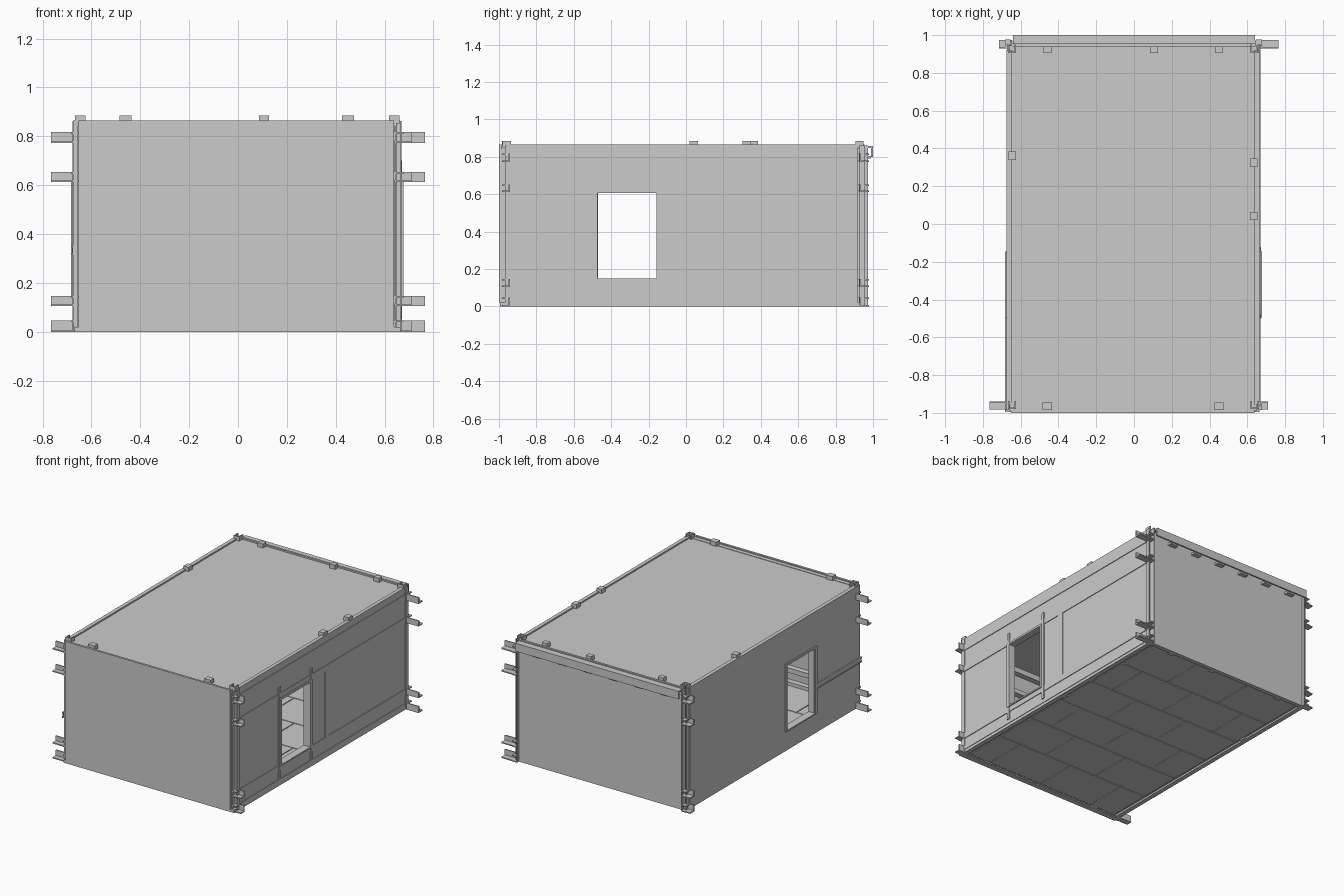
import bpy, bmesh
from mathutils import Matrix, Vector

grey = bpy.data.materials.new("light grey")
grey.diffuse_color = (0.6, 0.6, 0.6, 1)


def part(name, boxes):
    """One object made of boxes (x0, x1, y0, y1, z0, z1)."""
    bm = bmesh.new()
    for x0, x1, y0, y1, z0, z1 in boxes:
        m = Matrix.Translation(((x0 + x1) / 2, (y0 + y1) / 2, (z0 + z1) / 2))
        m = m @ Matrix.Diagonal(Vector((x1 - x0, y1 - y0, z1 - z0, 1)))
        bmesh.ops.create_cube(bm, size=1, matrix=m)
    me = bpy.data.meshes.new(name)
    bm.to_mesh(me)
    bm.free()
    me.materials.append(grey)
    ob = bpy.data.objects.new(name, me)
    bpy.context.collection.objects.link(ob)
    return ob


def holed(x0, x1, ya, yb, za, zb, y0, y1, z0, z1):
    """Boxes of a side wall with a rectangular opening y0..y1, z0..z1."""
    return [(x0, x1, ya, y0, za, zb), (x0, x1, y1, yb, za, zb),
            (x0, x1, y0, y1, za, z0), (x0, x1, y0, y1, z1, zb)]


WIN = (-0.47, -0.155, 0.145, 0.61)
LEVELS = [(0.0, 0.047), (0.105, 0.147), (0.613, 0.653), (0.772, 0.818)]
T = 0.008

# wall sheets
part("front_wall", [(-0.652, 0.638, -1.0, -0.985, 0.02, 0.865)])
part("back_wall", [(-0.645, 0.645, 0.94, 0.955, 0.02, 0.865)])
part("right_wall", holed(0.648, 0.664, -0.957, 0.92, 0.02, 0.865, *WIN))
part("left_wall", holed(-0.675, -0.657, -0.985, 0.92, 0.02, 0.865, *WIN))

# roof sheet, slightly below the wall tops, and edge rails around it
part("roof", [(-0.66, 0.65, -0.988, 0.945, 0.842, 0.855)])
part("roof_edge_rails", [(-0.652, 0.638, -0.985, -0.957, 0.85, 0.858),
                         (0.638, 0.65, -0.957, 0.92, 0.85, 0.865),
                         (-0.66, -0.648, -0.957, 0.92, 0.85, 0.865)])

# overhanging board on the back, with its row of small brackets
part("back_fascia", [(-0.64, 0.64, 0.988, 1.0, 0.80, 0.855),
                     (-0.64, 0.64, 0.95, 1.0, 0.847, 0.857)])
part("fascia_brackets", [(x, x + 0.06, 0.955, 0.988, 0.79, 0.805)
                         for x in [-0.55 + 0.2 * i for i in range(6)]])

# floor slab with brick-laid panels below and above
part("floor_slab", [(-0.65, 0.64, -0.98, 0.945, 0.012, 0.02)])
panels = []
rows, g = 6, 0.003
d = 1.87 / rows
for r in range(rows):
    y = -0.945 + r * d
    cuts = [-0.625, -0.2, 0.23, 0.615] if r % 2 else [-0.625, -0.42, 0.01, 0.44, 0.615]
    for a, b in zip(cuts, cuts[1:]):
        for z0, z1 in ((0.007, 0.012), (0.02, 0.025)):
            panels.append((a + g, b - g, y + g, y + d - g, z0, z1))
part("floor_panels", panels)

# bottom frame rails
part("bottom_frame", [(-0.67, 0.665, -0.995, -0.957, 0.0, 0.02),
                      (-0.66, 0.66, 0.925, 0.955, 0.0, 0.02),
                      (0.632, 0.665, -0.957, 0.925, 0.0, 0.02),
                      (-0.67, -0.637, -0.957, 0.925, 0.0, 0.02)])

# open corner posts made of two thin plates
for name, x, y, sx, sy in (("front_right", 0.67, -0.985, -1, 1),
                           ("front_left", -0.677, -0.992, 1, 1),
                           ("back_right", 0.67, 0.972, -1, -1),
                           ("back_left", -0.672, 0.972, 1, -1)):
    def span(c, s, w):
        return tuple(sorted((c, c + s * w)))
    part(name + "_corner_post", [
        (*span(x, sx, 0.006), *span(y + sy * 0.018, sy, 0.03), 0.0, 0.862),
        (*span(x, sx, 0.03), *span(y + sy * 0.042, sy, 0.006), 0.0, 0.862),
        (*span(x + sx * 0.024, sx, 0.006), *span(y, sy, 0.045), 0.0, 0.862)])

# horizontal angle beams in front and back walls, ends sticking out
for name, xa, xb, y0, y1, front in (("front", -0.765, 0.71, -0.982, -0.94, True),
                                    ("back", -0.715, 0.765, 0.928, 0.975, False)):
    web = (y1 - T, y1) if front else (y0, y0 + T)
    inner = -0.985 if front else 0.94
    boxes = []
    for z0, z1 in LEVELS:
        for a, b in ((xa, -0.645), (0.645, xb)):
            boxes += [(a, b, *web, z0, z1), (a, b, y0, y1, z0, z0 + T)]
        # run inside the wall
        yy = (-0.985, -0.945) if front else (0.905, 0.94)
        boxes.append((-0.645, 0.645, *yy, z0 + T, z1))
    part(name + "_beams", boxes)

# short beam ends closing the corners in the y direction
part("corner_beam_ends", [(sx * 0.665 - 0.018, sx * 0.665 + 0.012, y, y + 0.04, z0, z0 + T)
                          for sx in (-1, 1) for y in (-0.985, 0.938) for z0, z1 in LEVELS]
     + [(sx * 0.665 - 0.018, sx * 0.665 + 0.012, y, y + 0.04, z1 - T, z1)
        for sx in (-1, 1) for y in (-0.985, 0.938) for z0, z1 in LEVELS])

# side wall beams: slightly proud on the right, inside on the left
part("right_beams", [(0.62, 0.669, y0, y1, z0 + 0.02 * (z0 == 0), z1)
                     for z0, z1 in LEVELS for y0, y1 in ((-0.945, 0.92),)])
part("left_beams", [(-0.66, -0.625, -0.945, 0.92, z0 + 0.02 * (z0 == 0), z1)
                    for z0, z1 in LEVELS])
part("left_short_rail", [(-0.684, -0.675, -0.995, -0.48, 0.315, 0.323),
                         (-0.684, -0.675, -0.995, -0.48, 0.345, 0.353),
                         (-0.679, -0.675, -0.995, -0.48, 0.323, 0.345)])

# vertical studs, ends showing above the roof and below the walls
studs = []
for x in (-0.485, 0.425):
    studs.append((x, x + 0.05, -0.985, -0.945, 0.0, 0.885))
for x in (-0.48, 0.085, 0.43):
    studs.append((x, x + 0.042, 0.905, 0.94, 0.0, 0.885))
for y in (0.02, 0.302):
    studs.append((0.617, 0.655, y, y + 0.044, 0.0, 0.885))
studs.append((-0.665, -0.625, 0.34, 0.384, 0.0, 0.885))
part("wall_studs", studs)
part("right_stud_face", [(0.66, 0.669, 0.02, 0.064, 0.147, 0.613)])

# small open clips at the four roof corners
clips = []
for x in (-0.668, 0.617):
    for y in (-0.98, 0.906):
        clips += [(x, x + 0.044, y, y + T, 0.85, 0.885),
                  (x, x + T, y, y + 0.044, 0.85, 0.885),
                  (x + 0.036, x + 0.044, y, y + 0.044, 0.85, 0.885)]
part("roof_corner_clips", clips)

# window frames and jamb studs on both sides
for name, x0, x1 in (("right", 0.625, 0.677), ("left", -0.683, -0.63)):
    part(name + "_window_frame", holed(x0, x1, -0.495, -0.145, 0.14, 0.622,
                                       -0.472, -0.158, 0.15, 0.608))
part("right_window_jambs", [(0.66, 0.672, y, y + 0.022, 0.05, 0.70) for y in (-0.5, -0.145)])
